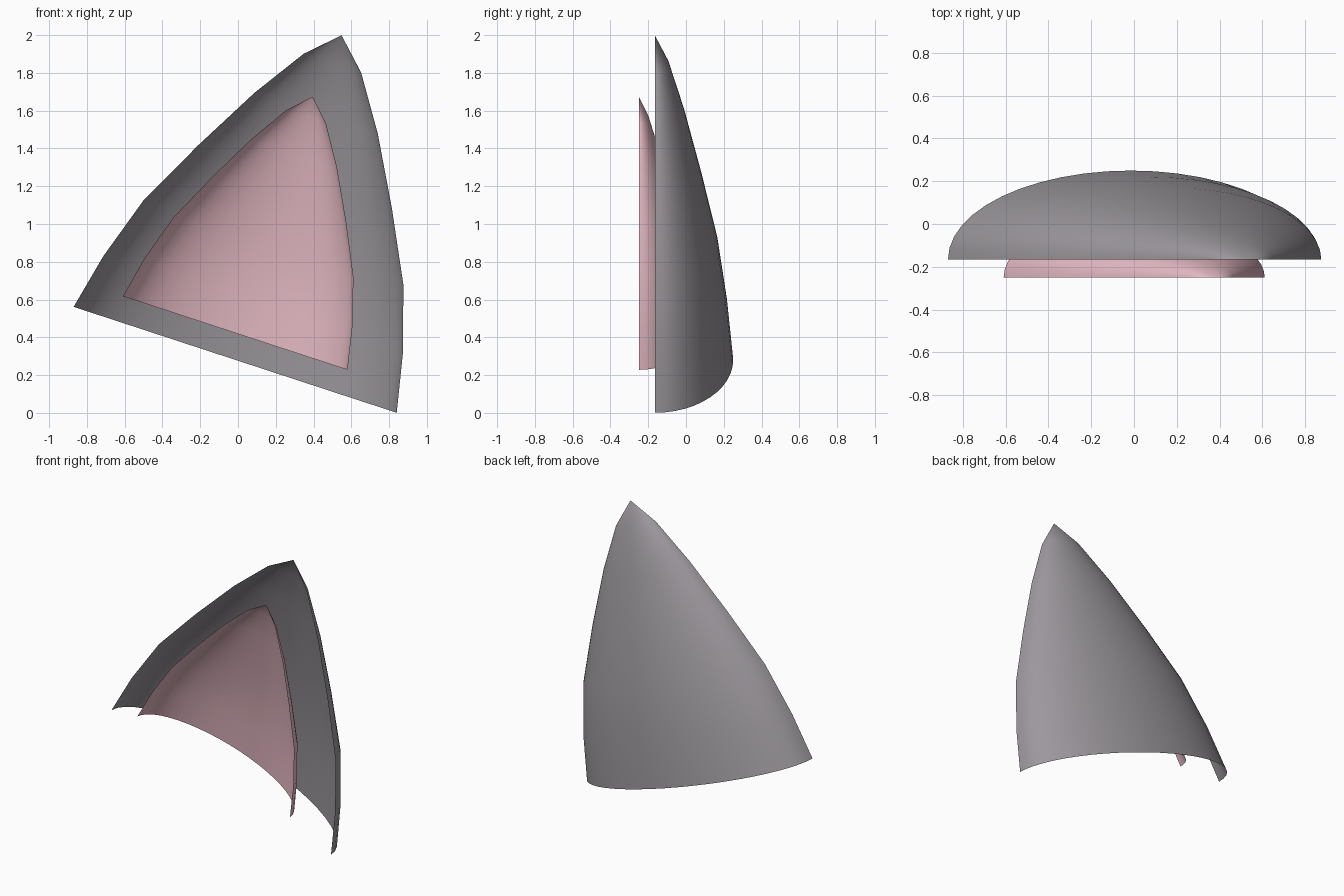
import bpy, bmesh, math
from mathutils import Vector

if "Cube" in bpy.data.objects:
    bpy.data.objects.remove(bpy.data.objects["Cube"])

TILT = math.radians(18.15)
U = Vector((math.cos(TILT), 0, -math.sin(TILT)))   # across the ear
V = Vector((math.sin(TILT), 0, math.cos(TILT)))    # up the ear
SEGS = 24

# (fraction of height, fraction of half width) from base towards tip
PROFILE = [(0, 1), (0.168, 0.927), (0.361, 0.804), (0.565, 0.598),
           (0.76, 0.382), (0.914, 0.178)]


def ear_shell(name, base, height, half_width, depth, color):
    """Loft half-ellipse arches up the tilted axis and close them at a tip."""
    bm = bmesh.new()
    rows = []
    for h, w in PROFILE:
        row = []
        for i in range(SEGS + 1):
            a = math.pi * i / SEGS
            p = (base + V * (height * h) + U * (half_width * w * math.cos(a))
                 + Vector((0, depth * w * math.sin(a), 0)))
            row.append(bm.verts.new(p))
        rows.append(row)
    tip = bm.verts.new(base + V * height)
    for lo, hi in zip(rows, rows[1:]):
        for i in range(SEGS):
            bm.faces.new((lo[i], lo[i + 1], hi[i + 1], hi[i]))
    for i in range(SEGS):
        bm.faces.new((rows[-1][i], rows[-1][i + 1], tip))
    for f in bm.faces:
        f.smooth = True
    mesh = bpy.data.meshes.new(name)
    bm.to_mesh(mesh)
    bm.free()
    obj = bpy.data.objects.new(name, mesh)
    bpy.context.collection.objects.link(obj)
    mat = bpy.data.materials.new(name + "_color")
    mat.diffuse_color = color
    mat.use_nodes = True
    mat.node_tree.nodes["Principled BSDF"].inputs["Base Color"].default_value = mat.diffuse_color
    mesh.materials.append(mat)
    return obj


# Outer grey ear
ear_shell("outer_ear", Vector((-0.015, -0.165, 0.281)), 1.808, 0.90, 0.415,
          (0.33, 0.31, 0.335, 1))
# Inner pink lining, set slightly forward
ear_shell("inner_ear", Vector((-0.015, -0.25, 0.423)), 1.317, 0.626, 0.289,
          (0.8, 0.5, 0.56, 1))
